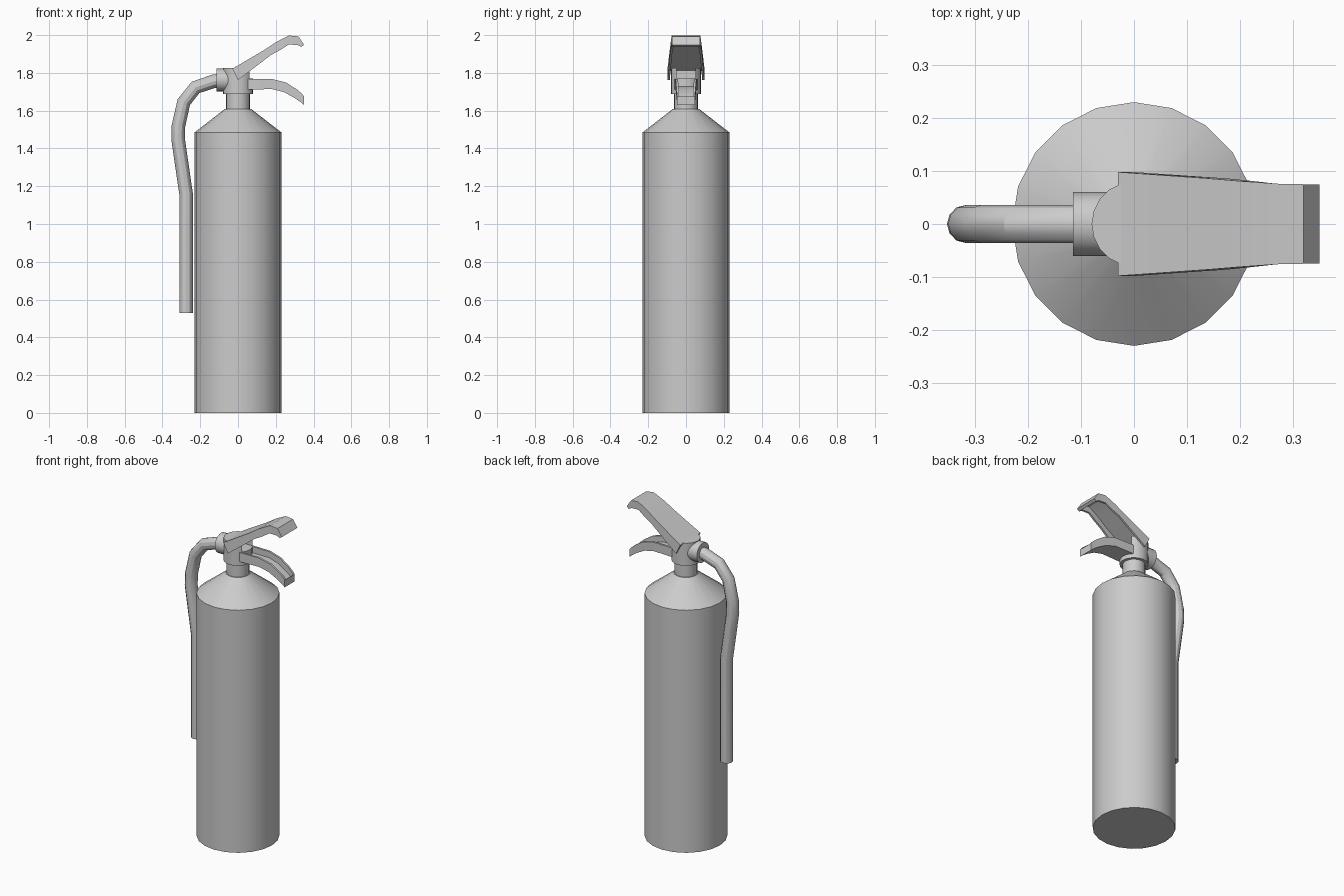
import bpy, bmesh, math

if "Cube" in bpy.data.objects:
    bpy.data.objects.remove(bpy.data.objects["Cube"])


def make(name, verts, faces, smooth=True):
    me = bpy.data.meshes.new(name)
    me.from_pydata(verts, [], faces)
    bm = bmesh.new()
    bm.from_mesh(me)
    bmesh.ops.recalc_face_normals(bm, faces=bm.faces)
    bm.to_mesh(me)
    bm.free()
    ob = bpy.data.objects.new(name, me)
    bpy.context.collection.objects.link(ob)
    if smooth:
        soften(ob)
    return ob


def soften(ob):
    bpy.ops.object.select_all(action='DESELECT')
    ob.select_set(True)
    bpy.context.view_layer.objects.active = ob
    bpy.ops.object.shade_smooth_by_angle(angle=math.radians(30))


def loft(name, rings):
    """Skin closed rings of equal length and cap both ends."""
    n = len(rings[0])
    verts = [p for r in rings for p in r]
    faces = [(k * n + i, k * n + (i + 1) % n, (k + 1) * n + (i + 1) % n, (k + 1) * n + i)
             for k in range(len(rings) - 1) for i in range(n)]
    last = (len(rings) - 1) * n
    faces += [tuple(range(n)), tuple(range(last, last + n))]
    return make(name, verts, faces)


def turned(name, profile, sides=20):
    angles = [2 * math.pi * i / sides for i in range(sides)]
    return loft(name, [[(r * math.cos(a), r * math.sin(a), z) for a in angles]
                       for r, z in profile])


def channel(name, stations, wall=0.012):
    """U-shaped strip; station = back point, rim point, half width, hollow depth."""
    rings = []
    for (bx, bz), (rx, rz), w, d in stations:
        fx, fz = rx + (bx - rx) * d, rz + (bz - rz) * d
        i = w - wall
        rings.append([(bx, -w, bz), (bx, w, bz), (rx, w, rz), (rx, i, rz),
                      (fx, i, fz), (fx, -i, fz), (rx, -i, rz), (rx, -w, rz)])
    return loft(name, rings)


# Tank with sloping shoulder and neck
turned("tank", [(0.23, 0), (0.23, 1.485), (0.068, 1.61)])
turned("neck", [(0.063, 1.60), (0.063, 1.70)])

# Valve head with a slot for the levers
head = turned("valve_head", [(0.08, 1.687), (0.08, 1.825)])
bpy.ops.mesh.primitive_cube_add(size=1, location=(0.08, 0, 1.87))
cutter = bpy.context.object
cutter.name = "slot_cutter"
cutter.scale = (0.2, 0.1, 0.2)
cutter.hide_render = True
mod = head.modifiers.new("slot", 'BOOLEAN')
mod.operation = 'DIFFERENCE'
mod.object = cutter
bpy.context.view_layer.objects.active = head
bpy.ops.object.modifier_apply(modifier="slot")
bpy.data.objects.remove(cutter)

# Hose collar
bpy.ops.mesh.primitive_cylinder_add(vertices=20, radius=0.06, depth=0.09,
                                    location=(-0.07, 0, 1.762), rotation=(0, math.pi / 2, 0))
collar = bpy.context.object
collar.name = "hose_collar"
soften(collar)

# Hose
path = [(-0.08, 1.762), (-0.13, 1.755), (-0.225, 1.723), (-0.287, 1.645),
        (-0.315, 1.52), (-0.317, 1.45), (-0.302, 1.345), (-0.275, 1.16), (-0.275, 0.53)]
cu = bpy.data.curves.new("hose", 'CURVE')
cu.dimensions = '3D'
cu.bevel_depth = 0.036
cu.bevel_resolution = 4
cu.use_fill_caps = True
sp = cu.splines.new('POLY')
sp.points.add(len(path) - 1)
for p, (x, z) in zip(sp.points, path):
    p.co = (x, 0, z, 1)
hose = bpy.data.objects.new("hose", cu)
bpy.context.collection.objects.link(hose)
bpy.ops.object.select_all(action='DESELECT')
hose.select_set(True)
bpy.context.view_layer.objects.active = hose
bpy.ops.object.convert(target='MESH')
soften(bpy.context.object)

# Upper squeeze lever, hollow below
channel("upper_lever", [
    ((-0.03, 1.822), (0.0, 1.762), 0.098, 0.8),
    ((0.14, 1.922), (0.175, 1.895), 0.086, 0.7),
    ((0.20, 1.962), (0.225, 1.922), 0.081, 0.75),
    ((0.27, 1.998), (0.268, 1.95), 0.076, 0.75),
    ((0.32, 1.993), (0.315, 1.948), 0.075, 0.75),
    ((0.35, 1.948), (0.335, 1.938), 0.075, 0.0)])

# Lower carry handle, hollow above
channel("lower_handle", [
    ((0.04, 1.712), (0.04, 1.768), 0.06, 0.7),
    ((0.18, 1.714), (0.18, 1.768), 0.057, 0.7),
    ((0.243, 1.698), (0.257, 1.748), 0.053, 0.7),
    ((0.295, 1.67), (0.315, 1.71), 0.05, 0.7),
    ((0.335, 1.643), (0.338, 1.69), 0.048, 0.7),
    ((0.35, 1.63), (0.35, 1.675), 0.048, 0.0)])
